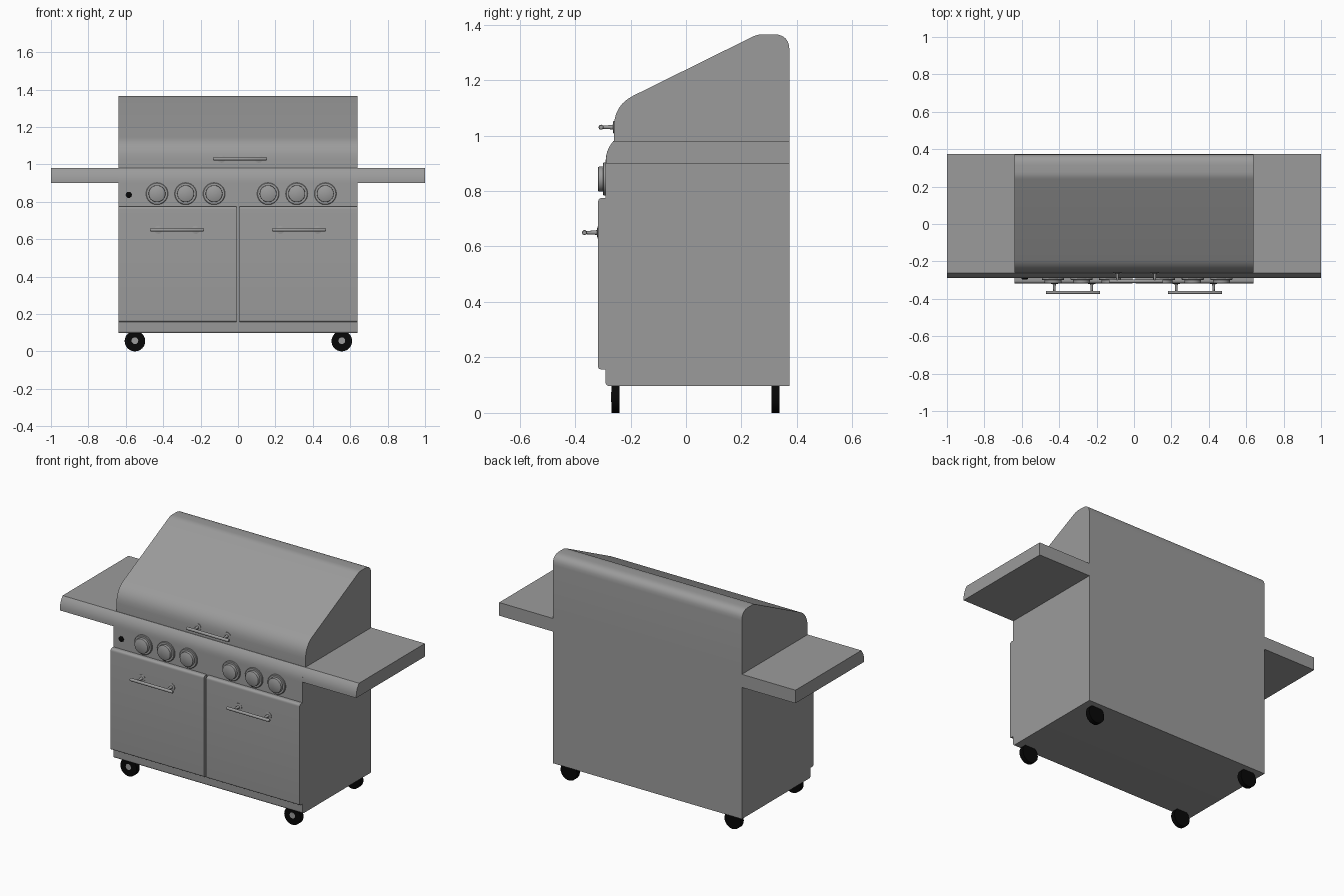
import bpy, math
from mathutils import Vector

if "Cube" in bpy.data.objects:
    bpy.data.objects.remove(bpy.data.objects["Cube"])


def material(name, v):
    m = bpy.data.materials.new(name)
    m.diffuse_color = (v, v, v, 1)
    m.use_nodes = True
    m.node_tree.nodes["Principled BSDF"].inputs["Base Color"].default_value = m.diffuse_color
    return m


steel = material("dark_steel", 0.33)
black = material("black_rubber", 0.002)


def finish(name, verts, faces, mat, angle=35):
    mesh = bpy.data.meshes.new(name)
    mesh.from_pydata(verts, [], faces)
    obj = bpy.data.objects.new(name, mesh)
    bpy.context.collection.objects.link(obj)
    mesh.materials.append(mat)
    bpy.ops.object.select_all(action='DESELECT')
    obj.select_set(True)
    bpy.context.view_layer.objects.active = obj
    bpy.ops.object.mode_set(mode='EDIT')
    bpy.ops.mesh.select_all(action='SELECT')
    bpy.ops.mesh.normals_make_consistent(inside=False)
    bpy.ops.object.mode_set(mode='OBJECT')
    bpy.ops.object.shade_smooth_by_angle(angle=math.radians(angle))
    return obj


def rounded(corners, steps=6):
    """Round (y, z, trim) corners with short curves."""
    out, n = [], len(corners)
    for i, (y, z, t) in enumerate(corners):
        c = Vector((y, z))
        if t == 0:
            out.append(c)
            continue
        a = c + (Vector(corners[i - 1][:2]) - c).normalized() * t
        b = c + (Vector(corners[(i + 1) % n][:2]) - c).normalized() * t
        for k in range(steps + 1):
            u = k / steps
            out.append(a * (1 - u) ** 2 + c * 2 * u * (1 - u) + b * u * u)
    return out


def prism(name, corners, x0, x1):
    """Extrude a side profile along x."""
    p = rounded(corners)
    n = len(p)
    verts = [(x, q.x, q.y) for x in (x0, x1) for q in p]
    faces = [(i, (i + 1) % n, n + (i + 1) % n, n + i) for i in range(n)]
    faces += [tuple(range(n)), tuple(range(n, 2 * n))]
    return finish(name, verts, faces, steel)


def lathe(name, profile, origin, axis='y', n=32, mat=steel):
    """Turn (radius, distance) pairs about the x or y axis, capping both ends."""
    ox, oy, oz = origin
    verts = []
    for r, d in profile:
        for i in range(n):
            a = 2 * math.pi * i / n
            u, w = r * math.cos(a), r * math.sin(a)
            verts.append((ox + u, oy + d, oz + w) if axis == 'y' else (ox + d, oy + u, oz + w))
    m = len(profile)
    faces = [(j * n + i, j * n + (i + 1) % n, (j + 1) * n + (i + 1) % n, (j + 1) * n + i)
             for j in range(m - 1) for i in range(n)]
    faces += [tuple(range(n)), tuple(range((m - 1) * n, m * n))]
    return finish(name, verts, faces, mat)


W, BACK, FRONT = 0.638, 0.373, -0.29

# cabinet with rounded shoulder and toe
prism("cabinet", [(BACK, 0.097, 0), (BACK, 0.98, 0), (-0.262, 0.98, 0),
                  (-0.288, 0.947, 0.036), (FRONT, 0.90, 0), (FRONT, 0.097, 0.014)], -W, W)

# sloping hood
prism("hood", [(BACK, 0.98, 0), (BACK, 1.365, 0.058), (0.258, 1.365, 0.02),
               (-0.26, 1.109, 0.078), (-0.26, 0.98, 0)], -W, W)

# side shelves and doors
for side, s in (("left", -1), ("right", 1)):
    prism(side + "_shelf", [(BACK, 0.90, 0), (BACK, 0.98, 0), (-0.262, 0.98, 0),
                            (-0.288, 0.947, 0.036), (-0.289, 0.90, 0)], s * W, s)
    prism(side + "_door", [(FRONT + 0.002, 0.157, 0), (FRONT + 0.002, 0.775, 0),
                           (-0.317, 0.775, 0.016), (-0.317, 0.157, 0.012)], s * 0.007, s * W)


# bar handles with two flanged posts
def handle(name, cx, z, wall, bar_y):
    lathe(name + "_bar", [(0.007, -0.144), (0.009, -0.141), (0.009, 0.141), (0.007, 0.144)],
          (cx, bar_y, z), 'x', 20)
    reach = bar_y - wall
    for i, dx in enumerate((-0.1, 0.1)):
        lathe(f"{name}_post_{i}", [(0.022, 0.004), (0.022, -0.002), (0.009, -0.004),
                                   (0.0075, -0.012), (0.0055, reach)],
              (cx + dx, wall, z), 'y', 20)


handle("hood_handle", 0.011, 1.03, -0.26, -0.306)
handle("left_door_handle", -0.326, 0.65, -0.317, -0.366)
handle("right_door_handle", 0.326, 0.65, -0.317, -0.366)

# burner knobs on bezels
for i, x in enumerate((-0.433, -0.280, -0.128, 0.161, 0.314, 0.467)):
    lathe(f"knob_bezel_{i}", [(0.059, 0.004), (0.059, -0.007), (0.056, -0.010), (0.046, -0.010)],
          (x, FRONT, 0.843), 'y', 40)
    lathe(f"knob_{i}", [(0.045, -0.005), (0.045, -0.022), (0.044, -0.026), (0.041, -0.028)],
          (x, FRONT, 0.843), 'y', 40)

# igniter button
lathe("igniter_button", [(0.017, 0.004), (0.017, -0.004), (0.012, -0.006)],
      (-0.584, FRONT, 0.837), 'y', 10, black)

# wheels with a hub on the front face
for end, y in (("front", -0.254), ("rear", 0.323)):
    for side, x in (("left", -0.551), ("right", 0.555)):
        lathe(f"{end}_{side}_wheel", [(0.055, -0.0145), (0.055, 0.0145)],
              (x, y, 0.055), 'y', 32, black)
        lathe(f"{end}_{side}_hub", [(0.018, -0.0155), (0.018, 0.0)], (x, y, 0.057), 'y', 20)
